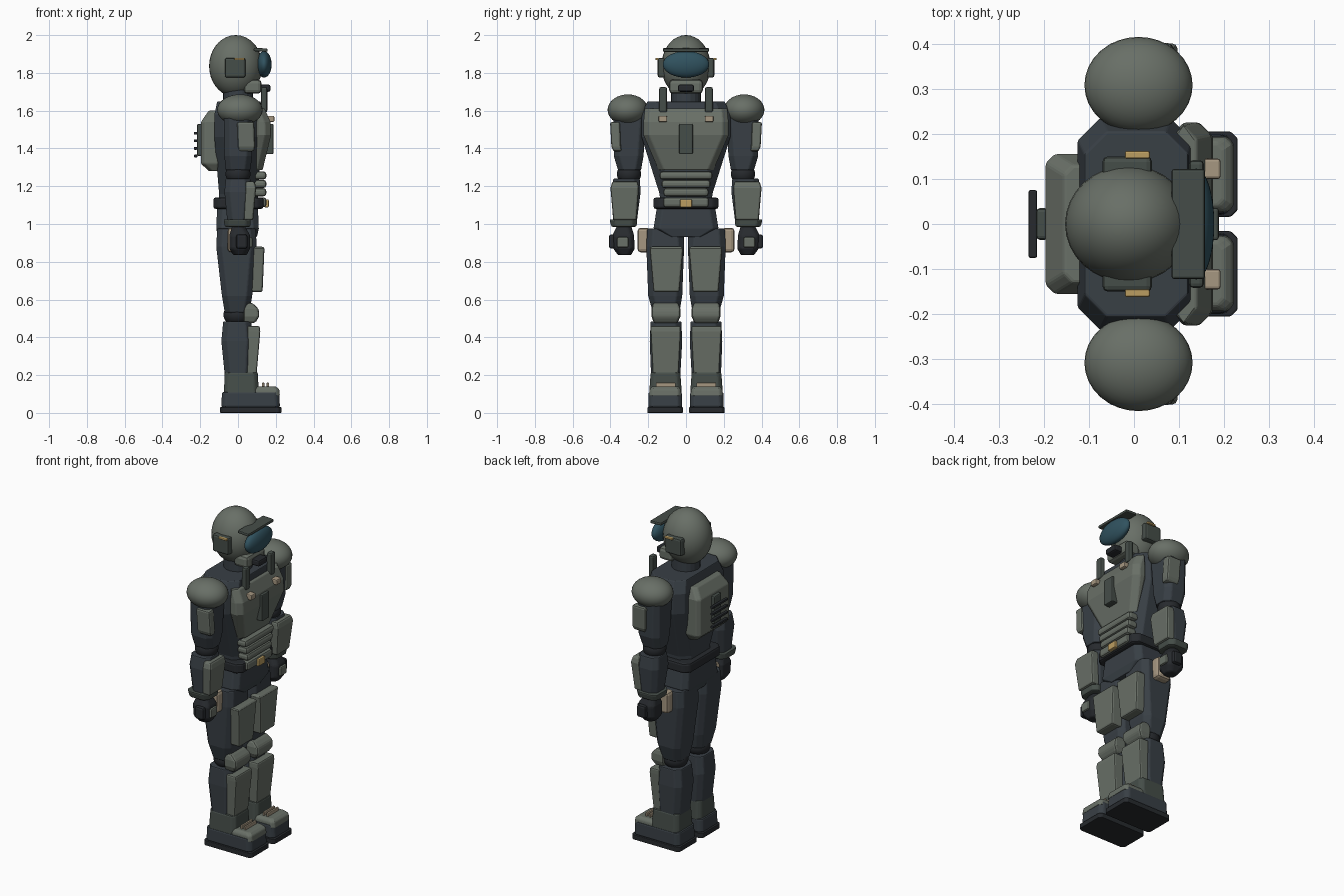
import bpy, bmesh, math
from mathutils import Vector

def mat(name, c):
    m = bpy.data.materials.new(name)
    m.diffuse_color = (*c, 1)
    return m

PLATE = mat("plate", (.14, .16, .135))
TRIM = mat("trim", (.06, .075, .066))
SUIT = mat("suit", (.04, .05, .06))
BLACK = mat("rubber", (.02, .023, .027))
GLASS = mat("glass", (.03, .085, .115))
TAN = mat("tan", (.38, .31, .22))
GOLD = mat("brass", (.5, .34, .12))

def finish(name, bm, m, bevel=0, smooth=False):
    bmesh.ops.recalc_face_normals(bm, faces=bm.faces)
    me = bpy.data.meshes.new(name)
    bm.to_mesh(me)
    bm.free()
    ob = bpy.data.objects.new(name, me)
    bpy.context.collection.objects.link(ob)
    me.materials.append(m)
    if smooth:
        for p in me.polygons:
            p.use_smooth = True
    if bevel:
        b = ob.modifiers.new("bevel", "BEVEL")
        b.width, b.segments, b.limit_method = bevel, 2, 'ANGLE'
    return ob

def loft(name, m, secs, ch=.0, bevel=.0, s=1):
    """Skin stacked rectangles (z, x0, x1, y0, y1) with corner chamfer ch; s mirrors y."""
    bm = bmesh.new()
    rings = []
    for z, x0, x1, y0, y1 in secs:
        if ch:
            c = ch
            pts = [(x0+c, y0), (x1-c, y0), (x1, y0+c), (x1, y1-c),
                   (x1-c, y1), (x0+c, y1), (x0, y1-c), (x0, y0+c)]
        else:
            pts = [(x0, y0), (x1, y0), (x1, y1), (x0, y1)]
        rings.append([bm.verts.new((x, y*s, z)) for x, y in pts])
    n = len(rings[0])
    for a, b in zip(rings, rings[1:]):
        for i in range(n):
            bm.faces.new((a[i], a[(i+1) % n], b[(i+1) % n], b[i]))
    bm.faces.new(rings[0])
    bm.faces.new(rings[-1])
    return finish(name, bm, m, bevel)

def box(name, m, x, y, z, bevel=.01, s=1):
    return loft(name, m, [(z[0], *x, *y), (z[1], *x, *y)], 0, bevel, s)

def ball(name, m, c, r, s=1):
    bm = bmesh.new()
    bmesh.ops.create_uvsphere(bm, u_segments=32, v_segments=18, radius=1)
    for v in bm.verts:
        v.co = Vector((c[0]+v.co.x*r[0], s*(c[1]+v.co.y*r[1]), c[2]+v.co.z*r[2]))
    return finish(name, bm, m, 0, True)

def tube(name, m, c, r, z):
    bm = bmesh.new()
    bmesh.ops.create_cone(bm, cap_ends=True, segments=20, radius1=r, radius2=r, depth=z[1]-z[0])
    bmesh.ops.translate(bm, verts=bm.verts, vec=(c[0], c[1], sum(z)/2))
    return finish(name, bm, m, .006)

# Head
ball("helmet", PLATE, (-.012, 0, 1.836), (.141, .13, .164))
ball("visor", GLASS, (.138, 0, 1.845), (.04, .123, .07))
brow = box("visor_brow", TRIM, (-.037, .037), (-.122, .122), (-.009, .009), .006)
brow.location, brow.rotation_euler = (.12, 0, 1.922), (0, math.radians(3), 0)
box("jaw_guard", PLATE, (.03, .125), (-.09, .09), (1.69, 1.765), .02)
box("mouth_filter", BLACK, (.10, .172), (-.042, .042), (1.70, 1.738), .01)
tube("neck", SUIT, (0, 0), .08, (1.6, 1.74))

# Torso
loft("torso", SUIT, [(1.1, -.1, .105, -.135, .135), (1.16, -.1, .105, -.14, .14),
                     (1.46, -.125, .125, -.235, .235), (1.58, -.125, .13, -.235, .235),
                     (1.648, -.11, .12, -.205, .205)], .05, .004)
loft("chest_plate", PLATE, [(1.285, .07, .13, -.145, .145), (1.47, .08, .175, -.225, .225),
                            (1.54, .08, .172, -.225, .225), (1.612, .08, .14, -.218, .218)], .03, .006)
box("chest_panel", TRIM, (.13, .188), (-.036, .036), (1.37, 1.53), .006)
for z, w in ((1.257, .14), (1.212, .13), (1.168, .12)):
    box("abdomen_band", PLATE, (.08, .15), (-w, w), (z-.022, z+.022), .016)

# Backpack with vents
loft("backpack", PLATE, [(1.28, -.155, -.09, -.13, .13), (1.32, -.196, -.09, -.155, .155),
                         (1.54, -.196, -.09, -.155, .155), (1.6, -.155, -.09, -.13, .13)], .02, .006)
box("vent_mount", TRIM, (-.217, -.19), (-.035, .035), (1.36, 1.53), .008)
for z in (1.36, 1.4, 1.44, 1.48):
    box("vent_bar", BLACK, (-.234, -.215), (-.075, .075), (z-.007, z+.007), .004)

# Belt and pelvis
loft("belt", BLACK, [(1.08, -.13, .135, -.172, .172), (1.14, -.13, .135, -.172, .172)], .03, .012)
box("belt_front", PLATE, (.1, .15), (-.12, .12), (1.09, 1.14), .012)
box("buckle", GOLD, (.14, .163), (-.031, .031), (1.088, 1.13), .005)
loft("pelvis", SUIT, [(.93, -.105, .1, -.1, .1), (.975, -.115, .11, -.172, .172),
                      (1.1, -.11, .105, -.152, .152)], .03, .006)

for s in (1, -1):
    # Helmet sides and chest fittings
    box("ear_pod", TRIM, (-.07, .04), (.09, .15), (1.775, 1.88), .012, s)
    box("ear_strip", GOLD, (-.02, .035), (.145, .162), (1.868, 1.88), .004, s)
    box("harness_post", TRIM, (.122, .155), (.1, .142), (1.59, 1.725), .01, s)
    box("harness_clip", TAN, (.15, .192), (.1, .145), (1.54, 1.573), .006, s)

    # Arm
    ball("shoulder_pad", PLATE, (.01, .308, 1.604), (.12, .107, .082), s)
    loft("upper_arm", SUIT, [(1.285, -.065, .065, .238, .36), (1.36, -.072, .075, .225, .382),
                             (1.57, -.075, .078, .21, .385)], .03, .006, s)
    loft("arm_pad", PLATE, [(1.385, .005, .085, .34, .385), (1.41, 0, .09, .345, .395),
                            (1.54, -.005, .085, .35, .402)], 0, .01, s)
    ball("elbow", BLACK, (0, .302, 1.265), (.066, .064, .06), s)
    loft("forearm", SUIT, [(1.0, -.055, .055, .262, .385), (1.17, -.072, .072, .24, .395),
                           (1.24, -.065, .065, .245, .385)], .03, .006, s)
    loft("forearm_plate", PLATE, [(1.02, .03, .08, .262, .385), (1.19, .04, .096, .25, .4),
                                  (1.225, .04, .088, .255, .39)], 0, .01, s)
    loft("wrist_cuff", TRIM, [(.985, -.07, .065, .262, .395), (1.025, -.076, .068, .258, .405)], .025, .008, s)
    loft("hand", BLACK, [(.835, -.025, .045, .29, .36), (.87, -.046, .064, .272, .385),
                         (.94, -.046, .064, .275, .39), (.99, -.03, .035, .29, .365)], .02, .008, s)
    box("hand_plate", PLATE, (.045, .076), (.305, .365), (.875, .93), .008, s)
    box("thumb", BLACK, (-.01, .05), (.375, .408), (.87, .945), .012, s)

    # Leg
    loft("thigh", SUIT, [(.53, -.07, .06, .035, .175), (.62, -.085, .075, .02, .2),
                         (.88, -.115, .098, .01, .21), (.975, -.11, .095, .012, .205)], .03, .006, s)
    loft("thigh_plate", PLATE, [(.64, .05, .13, .035, .172), (.87, .07, .14, .015, .192),
                                (.88, .07, .136, .018, .19)], 0, .012, s)
    box("hip_pouch", TAN, (-.055, .04), (.19, .257), (.85, .98), .018, s)
    ball("knee_joint", BLACK, (-.005, .107, .52), (.072, .07, .06), s)
    loft("knee_pad", PLATE, [(.475, .03, .09, .045, .17), (.51, .03, .113, .03, .182),
                             (.55, .03, .11, .03, .182), (.583, .03, .075, .04, .175)], 0, .012, s)
    loft("shin", SUIT, [(.2, -.07, .07, .03, .185), (.38, -.088, .078, .02, .192),
                        (.485, -.078, .07, .025, .187)], .03, .006, s)
    loft("shin_plate", PLATE, [(.2, .04, .098, .04, .175), (.43, .05, .118, .028, .187),
                               (.46, .05, .114, .03, .187)], 0, .008, s)
    loft("ankle_cuff", TRIM, [(.1, -.075, .11, .022, .195), (.215, -.07, .105, .03, .187)], .02, .008, s)
    loft("boot", SUIT, [(.03, -.088, .222, .02, .2), (.11, -.085, .218, .022, .198)], .02, .008, s)
    loft("sole", BLACK, [(0, -.095, .23, .016, .205), (.03, -.095, .23, .016, .205)], .015, .004, s)
    loft("toe_cap", PLATE, [(.09, .08, .222, .025, .195), (.125, .08, .218, .028, .192),
                            (.14, .09, .2, .04, .18)], .015, .006, s)
    for x in (.133, .158):
        box("boot_lace", TAN, (x-.006, x+.006), (.055, .16), (.138, .16), .003, s)
